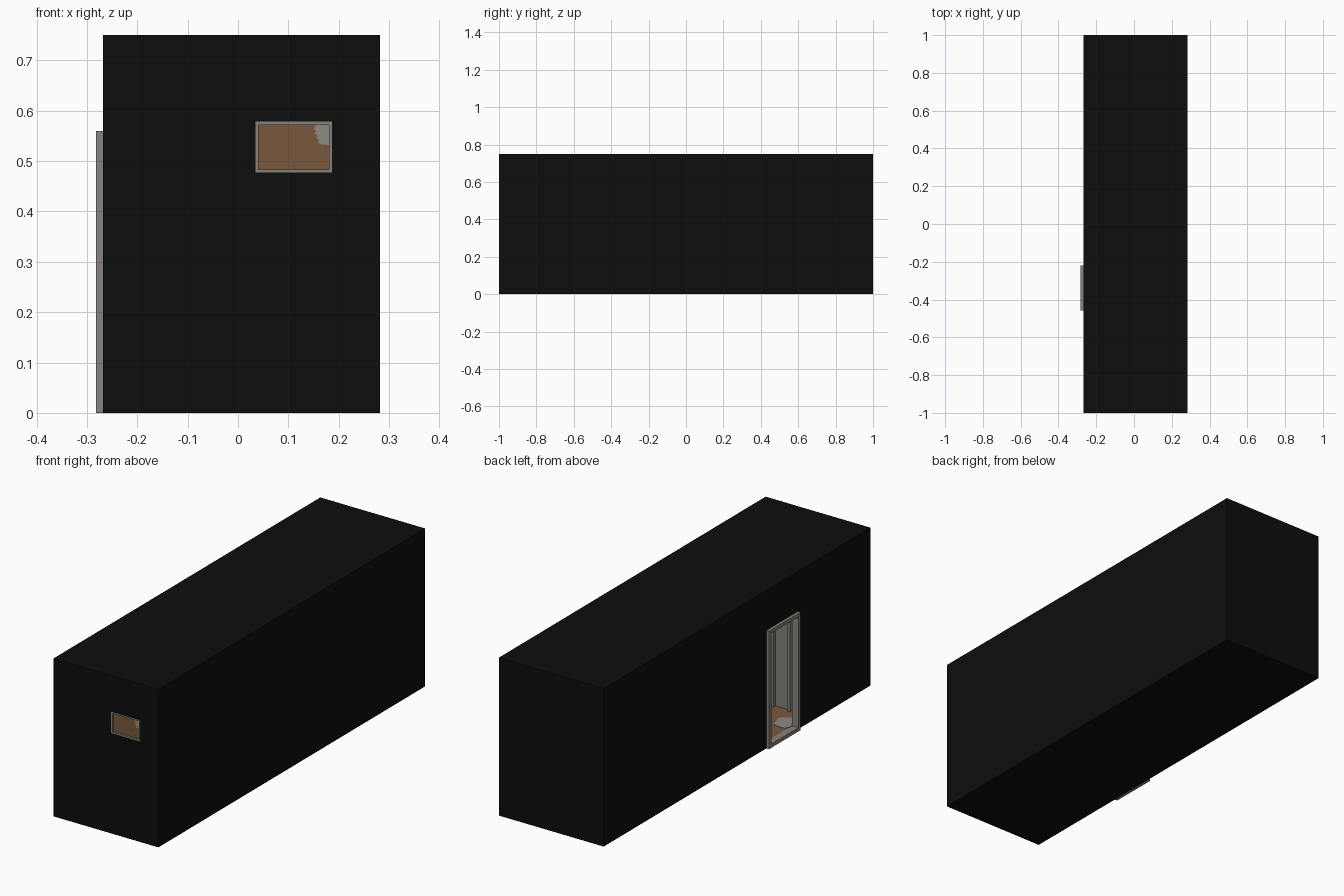
import bpy, bmesh, math, random
from mathutils import Vector

if "Cube" in bpy.data.objects:
    bpy.data.objects.remove(bpy.data.objects["Cube"])

random.seed(4)


def material(name, rgb):
    m = bpy.data.materials.new(name)
    m.diffuse_color = (*rgb, 1)
    m.use_nodes = True
    m.node_tree.nodes["Principled BSDF"].inputs["Base Color"].default_value = m.diffuse_color
    return m


BLACK = material("outer black", (0.004, 0.004, 0.004))
GREY = material("warm grey", (0.25, 0.225, 0.20))
WALL = material("wall grey", (0.23, 0.22, 0.205))
BROWN = material("wood brown", (0.19, 0.098, 0.044))
LIGHT = material("worn grey", (0.27, 0.255, 0.235))


def box(name, lo, hi, mat):
    bm = bmesh.new()
    bmesh.ops.create_cube(bm, size=1)
    lo, hi = Vector(lo), Vector(hi)
    for v in bm.verts:
        v.co = Vector([(lo[i] + hi[i]) / 2 + v.co[i] * (hi[i] - lo[i]) for i in range(3)])
    me = bpy.data.meshes.new(name)
    bm.to_mesh(me)
    bm.free()
    ob = bpy.data.objects.new(name, me)
    bpy.context.collection.objects.link(ob)
    me.materials.append(mat)
    return ob


def cut(ob, cutter):
    mod = ob.modifiers.new("cut", 'BOOLEAN')
    mod.object, mod.operation, mod.solver = cutter, 'DIFFERENCE', 'EXACT'
    bpy.context.view_layer.objects.active = ob
    bpy.ops.object.modifier_apply(modifier=mod.name)
    bpy.data.objects.remove(cutter)


def plate(name, pts, offset, mat):
    """Thin flat patch: outline points extruded by a small offset."""
    bm = bmesh.new()
    f = bm.faces.new([bm.verts.new(p) for p in pts])
    ext = bmesh.ops.extrude_face_region(bm, geom=[f])
    for v in ext["geom"]:
        if isinstance(v, bmesh.types.BMVert):
            v.co += Vector(offset)
    bmesh.ops.recalc_face_normals(bm, faces=bm.faces)
    me = bpy.data.meshes.new(name)
    bm.to_mesh(me)
    bm.free()
    me.materials.append(mat)
    ob = bpy.data.objects.new(name, me)
    bpy.context.collection.objects.link(ob)


# Hollow outer shell with a door and a window opening
X0, X1, H, T = -0.268, 0.282, 0.75, 0.015
shell = box("building_shell", (X0, -1, 0), (X1, 1, H), BLACK)
shell.data.materials.append(WALL)
cut(shell, box("room_cutter", (X0 + T, -1 + T, T), (X1 - T, 1 - T, H - T), BLACK))
cut(shell, box("door_cutter", (X0 - 0.1, -0.44, 0.018), (X0 + 0.05, -0.237, 0.543), BLACK))
cut(shell, box("window_cutter", (0.035, -1.1, 0.477), (0.187, -0.95, 0.578), BLACK))
for p in shell.data.polygons:
    c = p.center
    outside = (abs(abs(c.y) - 1) < 1e-3 or min(abs(c.x - X0), abs(c.x - X1)) < 1e-3
               or c.z < 1e-3 or c.z > H - 1e-3)
    p.material_index = 0 if outside else 1

# Door frame standing proud of the left side
frame = box("door_frame", (-0.282, -0.457, 0), (X0 + 0.02, -0.22, 0.56), GREY)
cut(frame, box("frame_cutter", (-0.4, -0.44, 0.018), (0, -0.237, 0.543), GREY))

# Window frame and boarded pane
wf = box("window_frame", (0.035, -1.001, 0.477), (0.187, -0.98, 0.578), GREY)
cut(wf, box("pane_cutter", (0.041, -1.2, 0.483), (0.181, -0.9, 0.572), GREY))
box("window_board", (0.041, -0.992, 0.483), (0.181, -0.985, 0.572), BROWN)

# Torn corner on the board, with a jagged left edge
pts = [(0.181, -0.992, 0.572), (0.181, -0.992, 0.532), (0.166, -0.992, 0.533)]
for i in range(8):
    x = 0.158 - 0.009 * math.sin(i / 8 * 1.5) + (0.005 if i % 2 else 0)
    pts.append((x, -0.992, 0.537 + i * 0.0045))
pts.append((0.15, -0.992, 0.572))
plate("torn_corner", pts, (0, -0.002, 0), LIGHT)

# Wooden floor with a worn patch by the door
box("wood_floor", (X0 + T, -1 + T, T), (X1 - T, 1 - T, T + 0.003), BROWN)
pts = []
for i in range(16):
    a = i / 16 * math.tau
    r = 1 + random.uniform(-0.15, 0.15)
    pts.append((-0.205 + 0.045 * r * math.cos(a), -0.45 + 0.06 * r * math.sin(a), T + 0.003))
plate("worn_floor_patch", pts, (0, 0, 0.002), LIGHT)

# Inner partition with upright posts
box("partition_wall", (X0 + T, -0.58, T), (X1 - T, -0.565, H - T), WALL)
for i, x in enumerate((-0.16, -0.075)):
    box(f"partition_post_{i + 1}", (x, -0.566, T), (x + 0.012, -0.55, 0.56), GREY)
box("partition_lintel", (-0.16, -0.566, 0.548), (-0.063, -0.55, 0.56), GREY)
